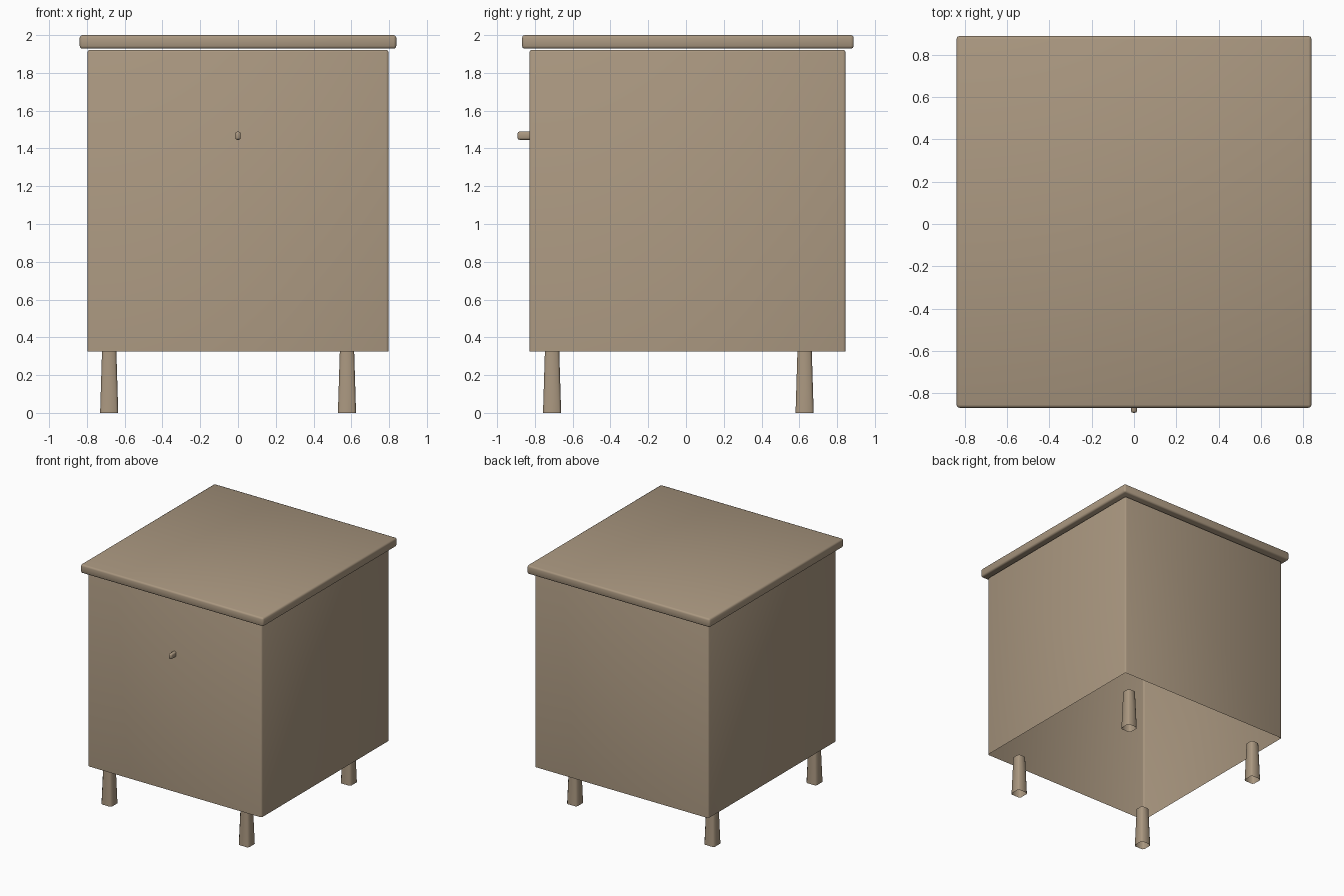
import bpy, bmesh, math
from mathutils import Vector

if "Cube" in bpy.data.objects:
    bpy.data.objects.remove(bpy.data.objects["Cube"])

wood = bpy.data.materials.new("wood")
wood.diffuse_color = (0.40, 0.31, 0.215, 1)
wood.use_nodes = True
wood.node_tree.nodes["Principled BSDF"].inputs["Base Color"].default_value = wood.diffuse_color


def block(name, lo, hi, bevel, segments=2, taper=0.0, open_dir=None):
    """Bevelled box from corner to corner; the side facing open_dir is left open."""
    lo, hi = Vector(lo), Vector(hi)
    mid, size = (lo + hi) / 2, hi - lo
    bm = bmesh.new()
    bmesh.ops.create_cube(bm, size=1)
    for v in bm.verts:
        v.co = mid + v.co * size
        if taper and v.co.z > mid.z:          # narrow the top end
            v.co.x -= math.copysign(taper, v.co.x - mid.x)
            v.co.y -= math.copysign(taper, v.co.y - mid.y)
    bm.normal_update()
    # remove the open side first so its rim stays square
    if open_dir:
        gone = [f for f in bm.faces if f.normal.dot(Vector(open_dir)) > 0.99]
        bmesh.ops.delete(bm, geom=gone, context='FACES')
    edges = [e for e in bm.edges if not e.is_boundary]
    if taper:                                 # legs: only the long edges
        edges = [e for e in edges if abs(e.verts[0].co.z - e.verts[1].co.z) > 0.1]
    bmesh.ops.bevel(bm, geom=edges, offset=bevel, segments=segments,
                    profile=0.5, affect='EDGES', clamp_overlap=True)
    mesh = bpy.data.meshes.new(name)
    bm.to_mesh(mesh)
    bm.free()
    mesh.materials.append(wood)
    obj = bpy.data.objects.new(name, mesh)
    bpy.context.collection.objects.link(obj)
    bpy.ops.object.select_all(action='DESELECT')
    obj.select_set(True)
    bpy.context.view_layer.objects.active = obj
    bpy.ops.object.shade_smooth_by_angle(angle=math.radians(50))
    return obj


# Hollow body, open underneath
block("body", (-0.797, -0.829, 0.324), (0.797, 0.845, 1.922), 0.013, open_dir=(0, 0, -1))

# Overhanging top board
block("top_board", (-0.838, -0.868, 1.928), (0.838, 0.888, 2.0), 0.014)

# Small drawer knob, rounded oval section
block("knob", (-0.014, -0.892, 1.446), (0.014, -0.829, 1.489), 0.010, open_dir=(0, 1, 0))

# Four tapered hollow legs
for side, x in (("left", -0.682), ("right", 0.577)):
    for end, y in (("front", -0.709), ("back", 0.628)):
        block(f"{end}_{side}_leg", (x - 0.048, y - 0.048, 0), (x + 0.048, y + 0.048, 0.326),
              0.012, segments=1, taper=0.010, open_dir=(0, 0, -1))
